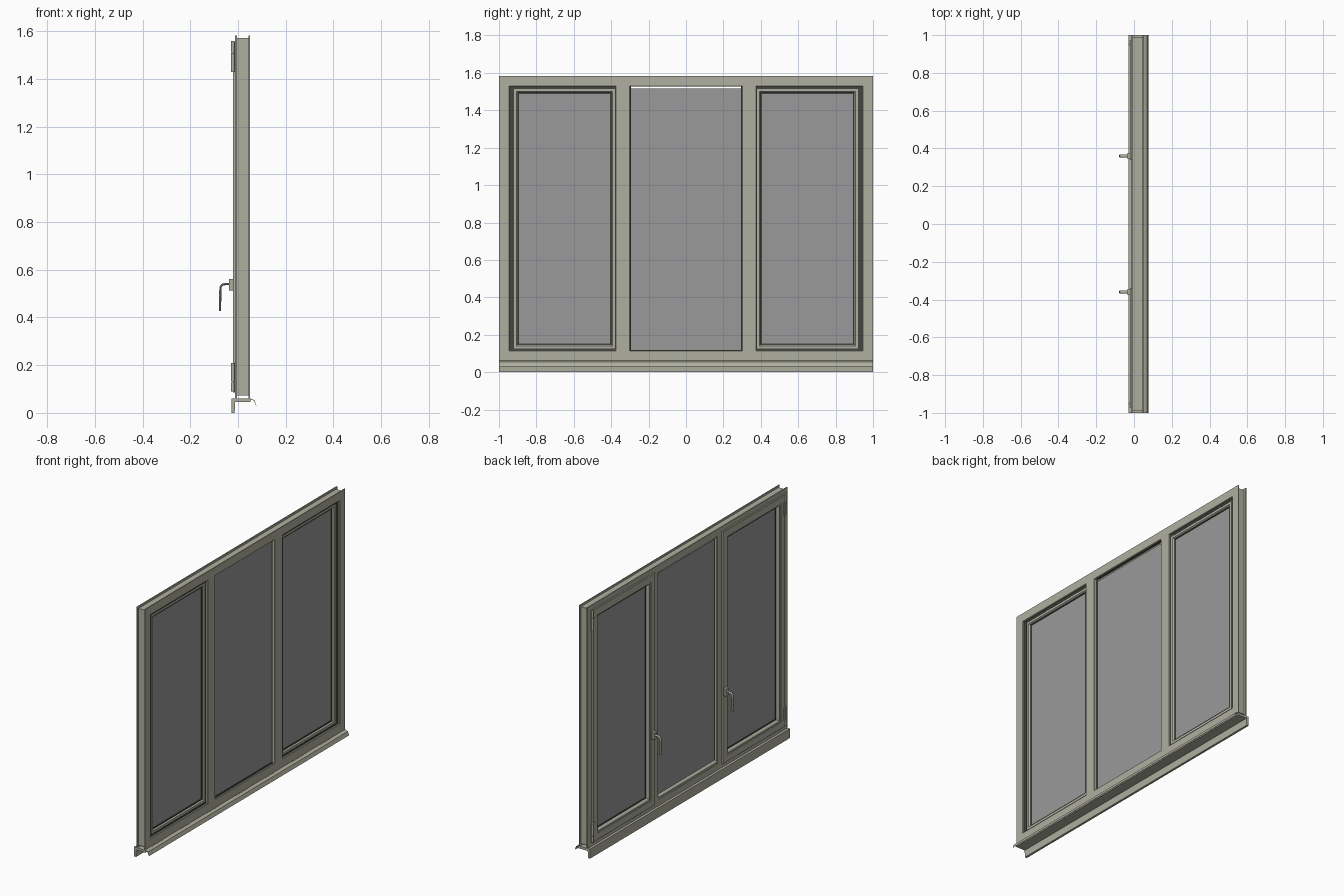
import bpy, bmesh, math
from mathutils import Vector

if "Cube" in bpy.data.objects:
    bpy.data.objects.remove(bpy.data.objects["Cube"])


def material(name, color):
    m = bpy.data.materials.new(name)
    m.diffuse_color = color
    m.use_nodes = True
    m.node_tree.nodes["Principled BSDF"].inputs["Base Color"].default_value = m.diffuse_color
    return m


PAINT = material("painted_frame", (0.43, 0.43, 0.35, 1))
GLASS = material("pane_glass", (0.32, 0.32, 0.33, 0.55))
RUBBER = material("gasket_rubber", (0.06, 0.06, 0.055, 1))


def finish(name, bm, mat, smooth=False):
    bmesh.ops.recalc_face_normals(bm, faces=bm.faces)
    me = bpy.data.meshes.new(name)
    bm.to_mesh(me)
    bm.free()
    me.materials.append(mat)
    ob = bpy.data.objects.new(name, me)
    bpy.context.collection.objects.link(ob)
    if smooth:
        bpy.context.view_layer.objects.active = ob
        ob.select_set(True)
        bpy.ops.object.shade_smooth_by_angle(angle=math.radians(40))
        ob.select_set(False)
    return ob


def bridge(bm, loops, closed):
    n = len(loops[0])
    for i in range(len(loops) if closed else len(loops) - 1):
        a, b = loops[i], loops[(i + 1) % len(loops)]
        for j in range(n):
            k = (j + 1) % n
            bm.faces.new((a[j], a[k], b[k], b[j]))
    if not closed:
        bm.faces.new(loops[0])
        bm.faces.new(loops[-1])


def ring(name, y0, y1, z0, z1, profile, mat=PAINT):
    """Mitred rectangular frame; profile points are (x, inset)."""
    bm = bmesh.new()
    loops = []
    for y, sy, z, sz in ((y0, 1, z0, 1), (y1, -1, z0, 1), (y1, -1, z1, -1), (y0, 1, z1, -1)):
        loops.append([bm.verts.new((x, y + sy * d, z + sz * d)) for x, d in profile])
    bridge(bm, loops, True)
    return finish(name, bm, mat)


def extrude(name, points, a, b, axis, mat=PAINT):
    """Straight bar: points are (x, z) along y, or (x, y) along z."""
    bm = bmesh.new()
    loops = [[bm.verts.new((p, t, q) if axis == 'y' else (p, q, t)) for p, q in points]
             for t in (a, b)]
    bridge(bm, loops, False)
    return finish(name, bm, mat)


def box(name, x0, x1, y0, y1, z0, z1, mat=PAINT, bevel=0):
    ob = extrude(name, [(x0, z0), (x1, z0), (x1, z1), (x0, z1)], y0, y1, 'y', mat)
    if bevel:
        m = ob.modifiers.new("rounded", 'BEVEL')
        m.width, m.segments = bevel, 2
    return ob


def cylinder(name, x, y, z0, z1, r):
    pts = [(x + r * math.cos(i * math.pi / 8), y + r * math.sin(i * math.pi / 8)) for i in range(16)]
    bm = bmesh.new()
    bridge(bm, [[bm.verts.new((p, q, t)) for p, q in pts] for t in (z0, z1)], False)
    return finish(name, bm, PAINT, True)


def tube(name, path, y, ry, r):
    """Oval tube along a path of (x, z) points in a plane of constant y."""
    bm = bmesh.new()
    loops = []
    for i, p in enumerate(path):
        d = (Vector(path[min(i + 1, len(path) - 1)]) - Vector(path[max(i - 1, 0)])).normalized()
        loop = []
        for k in range(12):
            a = k * math.pi / 6
            s = r * math.cos(a)
            loop.append(bm.verts.new((p[0] - d.y * s, y + ry * math.sin(a), p[1] + d.x * s)))
        loops.append(loop)
    bridge(bm, loops, False)
    return finish(name, bm, PAINT, True)


# Outer frame with a channel round its outside and a rebate inside
ring("outer_frame", -1, 1, 0.06, 1.583, [
    (-0.012, 0), (-0.004, 0), (-0.004, 0.012), (0.044, 0.012), (0.044, 0), (0.05, 0),
    (0.05, 0.053), (0.047, 0.056), (0.04, 0.056), (0.04, 0.04), (-0.012, 0.04)])

# Mullions
for side, s in (("left", -1), ("right", 1)):
    extrude("mullion_" + side, [(-0.012, s * y) if i < 2 else (x, s * y) for i, (x, y) in enumerate([
        (-0.012, 0.345), (-0.012, 0.298), (0.047, 0.298), (0.05, 0.301), (0.05, 0.373),
        (0.047, 0.376), (0.04, 0.376), (0.04, 0.345)])], 0.095, 1.545, 'z')

# Fixed centre pane, its bead and gasket
box("centre_glass", 0.008, 0.03, -0.305, 0.305, 0.105, 1.516, GLASS)
ring("centre_bead", -0.315, 0.315, 0.1, 1.547, [
    (-0.01, 0), (-0.01, 0.012), (-0.003, 0.018), (0.007, 0.02), (0.007, 0)])
for name, x in (("inner", 0.005), ("outer", 0.03)):
    ring("centre_gasket_" + name, -0.303, 0.303, 0.11, 1.535,
         [(x, 0), (x + 0.004, 0), (x + 0.004, 0.008), (x, 0.008)], RUBBER)

# Opening sashes
SASH = [(-0.022, 0.002), (-0.022, 0.042), (-0.018, 0.043), (-0.018, 0.05), (-0.012, 0.058),
        (0.0, 0.062), (0.028, 0.062), (0.038, 0.055), (0.038, 0.015), (-0.012, 0.015),
        (-0.012, 0), (-0.02, 0)]
for side, s in (("left", -1), ("right", 1)):
    ya, yb = sorted((s * 0.339, s * 0.96))
    z0, z1 = 0.086, 1.555
    ring("sash_" + side, ya, yb, z0, z1, SASH)
    box("sash_glass_" + side, 0.002, 0.026, ya + 0.05, yb - 0.05, z0 + 0.05, z1 - 0.05, GLASS)
    for name, x in (("inner", -0.002), ("outer", 0.026)):
        ring(f"sash_gasket_{name}_{side}", ya, yb, z0, z1,
             [(x, 0.058), (x + 0.004, 0.058), (x + 0.004, 0.067), (x, 0.067)], RUBBER)
    ring("rebate_gasket_" + side, ya, yb, z0, z1,
         [(0.036, 0.012), (0.04, 0.012), (0.04, 0.04), (0.036, 0.04)], RUBBER)

    # Hinges
    y = s * 0.966
    for name, parts in (("lower", ((0.09, 0.128), (0.131, 0.21))),
                        ("upper", ((1.43, 1.508), (1.511, 1.56)))):
        for i, (a, b) in enumerate(parts):
            cylinder(f"hinge_{name}_{side}_{i + 1}", -0.022, y, a, b, 0.0075)
        leaf = parts[0 if name == "upper" else 1]
        ys = sorted((y, s * 0.945))
        box(f"hinge_leaf_{name}_{side}", -0.026, -0.02, ys[0], ys[1], leaf[0], leaf[1])

    # Lever handle
    y = s * 0.36
    box("handle_plate_" + side, -0.038, -0.02, y - 0.013, y + 0.013, 0.513, 0.562, PAINT, 0.003)
    tube("handle_lever_" + side, [(-0.036, 0.54), (-0.055, 0.54), (-0.067, 0.537), (-0.073, 0.528),
         (-0.074, 0.51), (-0.075, 0.47), (-0.0755, 0.435), (-0.0752, 0.428)], y, 0.008, 0.0048)

# Sill: inner apron with a ledge under the frame
extrude("sill", [(-0.028, 0), (-0.014, 0), (-0.012, 0.045), (0.053, 0.045), (0.053, 0.06),
                 (-0.028, 0.06)], -1, 1, 'y')
# Thin outer drip strip
extrude("sill_drip", [(0.05, 0.061), (0.069, 0.053), (0.078, 0.03), (0.076, 0.03),
                      (0.067, 0.051), (0.05, 0.058)], -1, 1, 'y')
